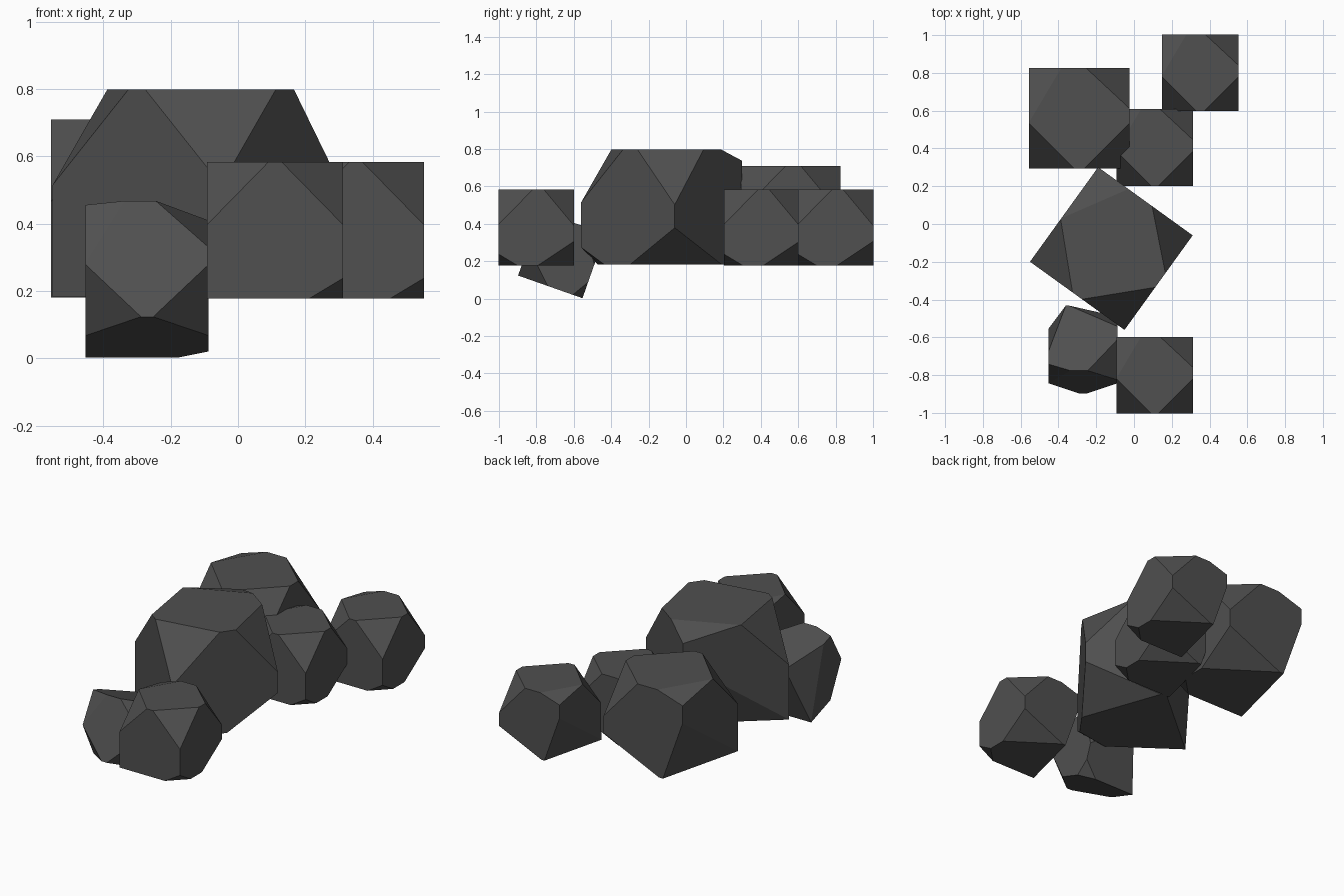
import bpy, bmesh, math
from mathutils import Vector, Matrix

if "Cube" in bpy.data.objects:
    bpy.data.objects.remove(bpy.data.objects["Cube"])

# Corner chips of a unit block: corner signs -> cut length along x, y, z
CHIPS = {
    (-1, -1, 1): (0.45, 0.45, 0.46),
    (1, -1, 1): (0.45, 0.45, 0.46),
    (1, 1, 1): (0.43, 0.40, 0.48),
    (-1, 1, 1): (0.32, 0.54, 0.10),
    (1, -1, -1): (0.25, 0.25, 0.15),
    (1, 1, -1): (0.70, 0.48, 0.32),
    (-1, 1, -1): (0.25, 1.00, 0.70),
}

# Shared dark stone material
stone = bpy.data.materials.new("dark_stone")
stone.diffuse_color = (0.08, 0.08, 0.08, 1)
stone.use_nodes = True
stone.node_tree.nodes["Principled BSDF"].inputs["Base Color"].default_value = stone.diffuse_color


def rock_mesh():
    """A block with each corner chipped off by a flat facet."""
    bm = bmesh.new()
    for sx in (-1, 1):
        for sy in (-1, 1):
            for sz in (-1, 1):
                signs = (sx, sy, sz)
                corner = Vector(signs) * 0.5
                if signs not in CHIPS:
                    bm.verts.new(corner)
                    continue
                for axis in range(3):
                    p = corner.copy()
                    p[axis] -= signs[axis] * CHIPS[signs][axis]
                    bm.verts.new(p)
    bmesh.ops.remove_doubles(bm, verts=bm.verts[:], dist=1e-4)
    bmesh.ops.convex_hull(bm, input=bm.verts[:])
    bmesh.ops.dissolve_limit(bm, angle_limit=math.radians(1),
                             verts=bm.verts[:], edges=bm.edges[:])
    bmesh.ops.recalc_face_normals(bm, faces=bm.faces[:])
    me = bpy.data.meshes.new("rock")
    bm.to_mesh(me)
    bm.free()
    me.materials.append(stone)
    return me


# Rocks: name, size, centre, rotation in degrees
ROCKS = [
    ("main_rock", 0.617, (-0.12, -0.13, 0.49), (0, 0, -35.8)),
    ("back_left_rock", 0.53, (-0.29, 0.56, 0.445), (0, 0, 0)),
    ("back_middle_rock", 0.405, (0.11, 0.405, 0.38), (0, 0, 0)),
    ("back_right_rock", 0.405, (0.35, 0.80, 0.38), (0, 0, 0)),
    ("front_right_rock", 0.405, (0.11, -0.80, 0.38), (0, 0, 0)),
    ("front_left_rock", 0.365, (-0.27, -0.665, 0.235), (70.6, 0, 0)),
]
for name, size, centre, rot in ROCKS:
    ob = bpy.data.objects.new(name, rock_mesh())
    ob.location = centre
    ob.rotation_euler = [math.radians(a) for a in rot]
    ob.scale = (size, size, size)
    bpy.context.collection.objects.link(ob)
